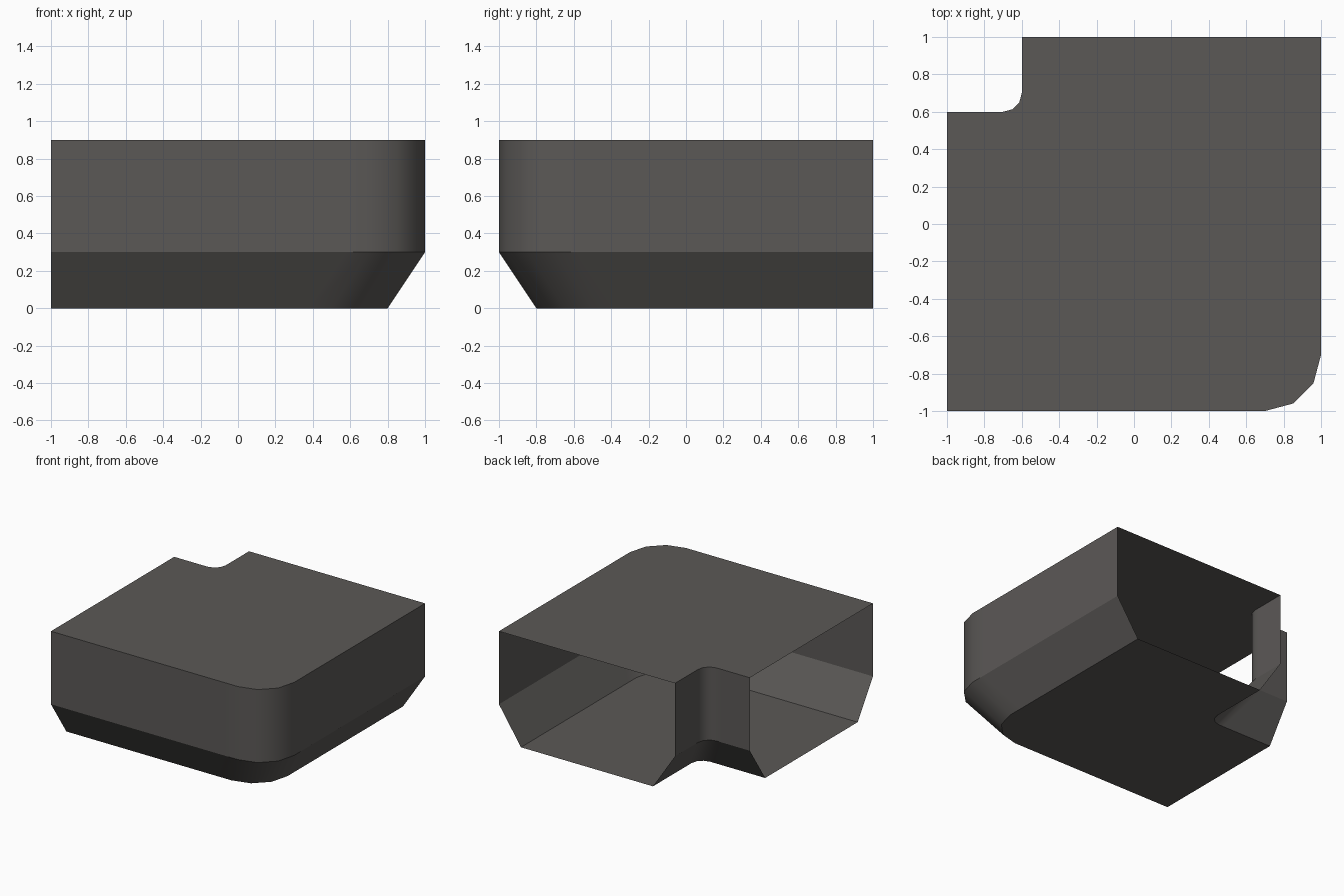
import bpy, bmesh, math

if "Cube" in bpy.data.objects:
    bpy.data.objects.remove(bpy.data.objects["Cube"])

grey = bpy.data.materials.new("warm dark grey")
grey.diffuse_color = (0.105, 0.099, 0.094, 1)
grey.use_nodes = True
grey.node_tree.nodes["Principled BSDF"].inputs["Base Color"].default_value = grey.diffuse_color


def arc(cx, cy, r, a0, a1, steps=3):
    pts = []
    for i in range(steps + 1):
        a = math.radians(a0 + (a1 - a0) * i / steps)
        pts.append((cx + r * math.cos(a), cy + r * math.sin(a)))
    return pts


# Outer wall run (front to right) and notch run, counter-clockwise from above
outer = [(-1, -1), (0.58, -1)] + arc(0.7, -0.7, 0.3, -90, 0) + [(1, -0.58), (1, 1)]
notch = [(-0.6, 1), (-0.6, 0.74)] + arc(-0.7, 0.7, 0.1, 0, -90) + [(-0.74, 0.6), (-1, 0.6)]


def inset(run, d):
    # shift the run diagonally, keeping its ends on the open left and back planes
    out = []
    for x, y in run:
        nx = x if x == -1 else x - d
        ny = y if y == 1 else y + d
        out.append((nx, ny))
    return out


bm = bmesh.new()
rings = {"floor": [], "bend": [], "top": []}
for run, d in ((outer, 0.2), (notch, -0.2)):
    low = [bm.verts.new((x, y, 0)) for x, y in inset(run, d)]
    mid = [bm.verts.new((x, y, 0.3)) for x, y in run]
    top = [bm.verts.new((x, y, 0.9)) for x, y in run]
    # sloped skirt and upright wall
    for a, b in ((low, mid), (mid, top)):
        for i in range(len(run) - 1):
            bm.faces.new((a[i], a[i + 1], b[i + 1], b[i]))
    rings["floor"] += low
    rings["bend"] += mid
    rings["top"] += top

# Top sheet and floor sheet; left and back sides stay open
bm.faces.new(rings["top"])
bm.faces.new(rings["floor"][::-1])

# Smooth round the corners, sharp along every level edge
for f in bm.faces:
    f.smooth = True
for e in bm.edges:
    if abs(e.verts[0].co.z - e.verts[1].co.z) < 1e-5:
        e.smooth = False

mesh = bpy.data.meshes.new("open_corner_shell")
bm.to_mesh(mesh)
bm.free()
mesh.materials.append(grey)
shell = bpy.data.objects.new("open_corner_shell", mesh)
bpy.context.collection.objects.link(shell)
